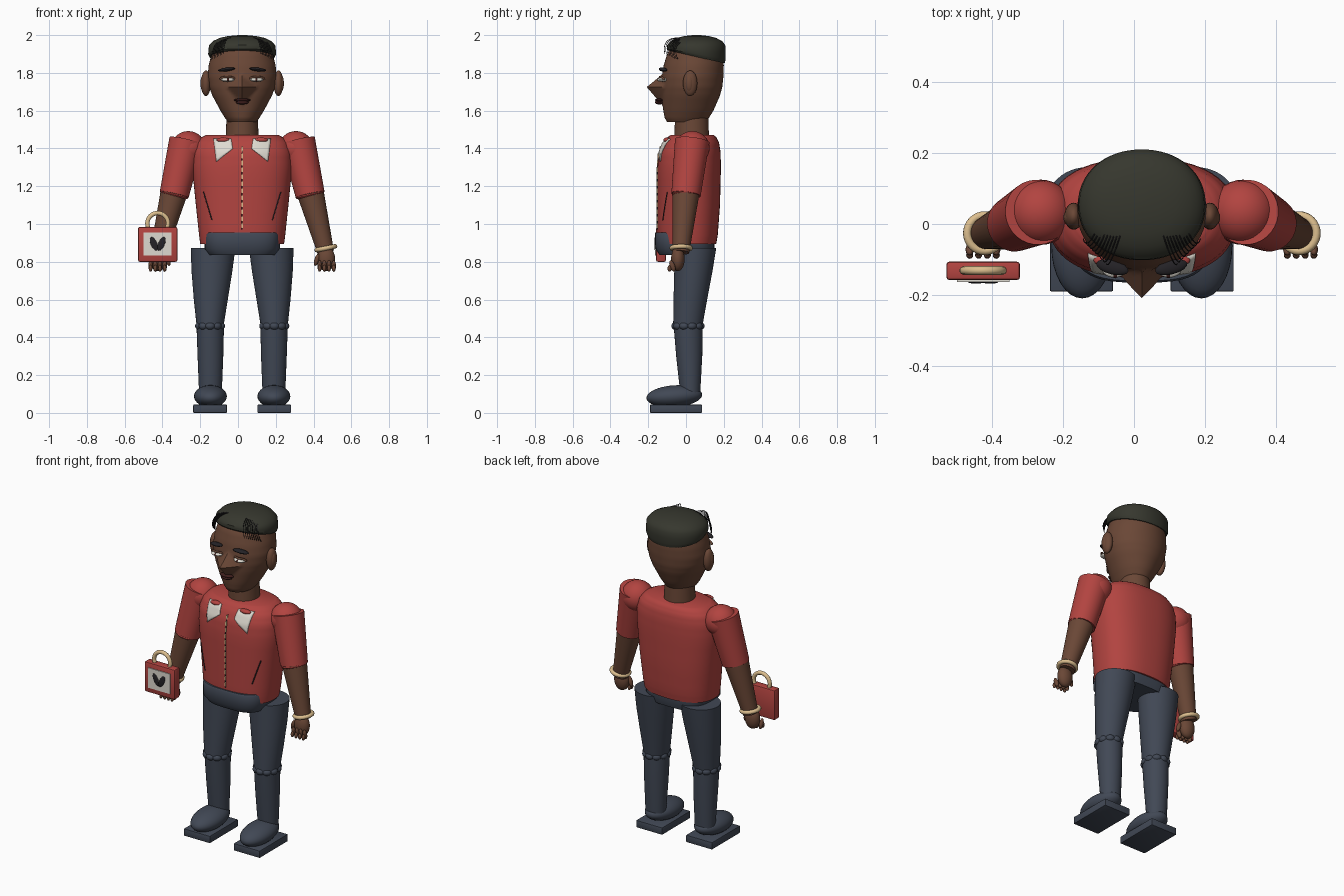
import bpy, bmesh, math
from mathutils import Vector, Matrix

if "Cube" in bpy.data.objects:
    bpy.data.objects.remove(bpy.data.objects["Cube"])

CX = 0.022  # body's centre line


def mat(name, r, g, b):
    m = bpy.data.materials.new(name)
    lin = [((c / 255 + 0.055) / 1.055) ** 2.4 for c in (r, g, b)]
    m.diffuse_color = (*lin, 1)
    m.use_nodes = True
    m.node_tree.nodes["Principled BSDF"].inputs["Base Color"].default_value = m.diffuse_color
    return m


SKIN = mat("brown skin", 106, 71, 54)
RED = mat("red cloth", 178, 68, 64)
SLATE = mat("slate cloth", 65, 72, 85)
HAIR = mat("dark hair", 54, 55, 46)
TAN = mat("pale gold", 220, 190, 142)
WHITE = mat("off white", 222, 218, 208)
BLACK = mat("near black", 36, 34, 38)
LIP = mat("dark lip", 62, 30, 28)


def finish(name, bm, m, angle=40):
    me = bpy.data.meshes.new(name)
    bmesh.ops.recalc_face_normals(bm, faces=bm.faces)
    bm.to_mesh(me)
    bm.free()
    me.materials.append(m)
    for p in me.polygons:
        p.use_smooth = True
    me.set_sharp_from_angle(angle=math.radians(angle))
    ob = bpy.data.objects.new(name, me)
    bpy.context.collection.objects.link(ob)
    return ob


def sample(secs, z):
    """Linear lookup in sections of (z, centre x, half width, front y, back y)."""
    for a, b in zip(secs, secs[1:]):
        if z <= b[0]:
            t = max(0, (z - a[0]) / (b[0] - a[0]))
            return [u + (v - u) * t for u, v in zip(a, b)]
    return list(secs[-1])


def loft(name, secs, m, p=2.0, seg=48, extra=1, shape=None):
    bm = bmesh.new()
    zs = [a[0] + (b[0] - a[0]) * i / extra for a, b in zip(secs, secs[1:]) for i in range(extra)]
    rings = []
    for z in zs + [secs[-1][0]]:
        _, cx, rx, y0, y1 = sample(secs, z)
        ring = []
        for i in range(seg):
            a = math.tau * i / seg
            c, s = math.cos(a), math.sin(a)
            x = cx + rx * math.copysign(abs(c) ** (2 / p), c)
            y = (y0 + y1) / 2 + (y1 - y0) / 2 * math.copysign(abs(s) ** (2 / p), s)
            v = Vector((x, y, z))
            ring.append(bm.verts.new(shape(v) if shape else v))
        rings.append(ring)
    for a, b in zip(rings, rings[1:]):
        for i in range(seg):
            j = (i + 1) % seg
            bm.faces.new((a[i], a[j], b[j], b[i]))
    bm.faces.new(rings[0])
    bm.faces.new(rings[-1])
    return finish(name, bm, m)


def ball(name, loc, r, m, rot=Matrix(), seg=24):
    bm = bmesh.new()
    bmesh.ops.create_uvsphere(bm, u_segments=seg, v_segments=seg // 2, radius=1,
                              matrix=Matrix.Translation(loc) @ rot @ Matrix.Diagonal((*r, 1)))
    return finish(name, bm, m)


def box(name, lo, hi, m, bevel=0.0):
    lo, hi = Vector(lo), Vector(hi)
    bm = bmesh.new()
    bmesh.ops.create_cube(bm, size=1, matrix=Matrix.Translation((lo + hi) / 2) @ Matrix.Diagonal((*(hi - lo), 1)))
    if bevel:
        bmesh.ops.bevel(bm, geom=bm.edges[:], offset=bevel, segments=2, affect='EDGES', profile=0.5)
    return finish(name, bm, m, 30)


def limb(name, a, b, ra, rb, m, seg=32):
    a, b = Vector(a), Vector(b)
    bm = bmesh.new()
    rot = (b - a).to_track_quat('Z', 'Y').to_matrix().to_4x4()
    bmesh.ops.create_cone(bm, cap_ends=True, segments=seg, radius1=ra, radius2=rb, depth=(b - a).length,
                          matrix=Matrix.Translation((a + b) / 2) @ rot)
    return finish(name, bm, m)


def tube(name, paths, r, m, cyclic=False):
    cu = bpy.data.curves.new(name, 'CURVE')
    cu.dimensions = '3D'
    cu.bevel_depth = r
    cu.bevel_resolution = 3 if r > 0.005 else 0
    for pts in paths:
        sp = cu.splines.new('POLY')
        sp.points.add(len(pts) - 1)
        for q, co in zip(sp.points, pts):
            q.co = (*co, 1)
        sp.use_cyclic_u = cyclic
        sp.use_smooth = True
    cu.materials.append(m)
    ob = bpy.data.objects.new(name, cu)
    bpy.context.collection.objects.link(ob)
    return ob


# Shirt body
TORSO = [(0.895, CX, 0.222, -0.148, 0.16), (0.94, CX, 0.228, -0.152, 0.168), (1.1, CX, 0.245, -0.152, 0.18),
         (1.3, CX, 0.265, -0.152, 0.185), (1.38, CX, 0.262, -0.143, 0.183), (1.43, CX, 0.245, -0.122, 0.175),
         (1.46, CX, 0.215, -0.098, 0.16), (1.472, CX, 0.19, -0.08, 0.145)]
loft("shirt_body", TORSO, RED, 2.4, 64, 3)


def chest(x, z, off=0.006):
    _, cx, rx, y0, y1 = sample(TORSO, z)
    k = (1 - min(0.99, abs((x - cx) / rx)) ** 2.4) ** (1 / 2.4)
    return Vector((x, (y0 + y1) / 2 - (y1 - y0) / 2 * k - off, z))


# Collar flaps, pocket slits, front fastening
for s, side in ((-1, "left"), (1, "right")):
    corners = [Vector(c) for c in ((0.152, 1.452), (0.137, 1.33), (0.05, 1.40), (0.058, 1.452))]
    bm = bmesh.new()
    n = 8
    grid = []
    for i in range(n + 1):
        for j in range(n + 1):
            u, v = i / n, j / n
            q = corners[0].lerp(corners[3], u).lerp(corners[1].lerp(corners[2], u), v)
            grid.append(bm.verts.new(chest(CX + s * q.x, q.y)))
    for i in range(n):
        for j in range(n):
            k = i * (n + 1) + j
            bm.faces.new((grid[k], grid[k + 1], grid[k + n + 2], grid[k + n + 1]))
    ob = finish(side + "_collar", bm, WHITE)
    ob.modifiers.new("thickness", 'SOLIDIFY').thickness = 0.005
    ball(side + "_collar_fold", chest(CX + s * 0.1, 1.445, 0.0), (0.036, 0.018, 0.013), RED)
    tube(side + "_pocket_slit", [[chest(CX + s * (0.205 - 0.045 * t / 6), 1.17 - 0.15 * t / 6, 0.001)
                                  for t in range(7)]], 0.003, BLACK)
tube("fastening_seam", [[chest(CX, 0.97 + 0.44 * t / 12, 0.0) for t in range(13)]], 0.003, BLACK)
for i in range(12):
    c = chest(CX, 0.99 + i * 0.037, 0.002)
    box("fastening_tooth", c - Vector((0.004, 0.003, 0.012)), c + Vector((0.004, 0.003, 0.012)), TAN)

# Waistband
loft("waistband", [(0.835, CX, 0.175, -0.14, 0.14), (0.87, CX, 0.2, -0.162, 0.15),
                   (0.945, CX, 0.2, -0.165, 0.15), (0.955, CX, 0.194, -0.16, 0.145)], SLATE, 3.2)

# Legs, shoes, arms and hands on both sides
for s, side in ((-1, "left"), (1, "right")):
    def X(d):
        return CX + s * d
    loft(side + "_thigh", [(0.45, X(0.17), 0.07, -0.068, 0.085), (0.6, X(0.166), 0.09, -0.066, 0.112),
                           (0.75, X(0.16), 0.108, -0.062, 0.14), (0.872, X(0.154), 0.118, -0.06, 0.16)], SLATE)
    loft(side + "_shin", [(0.10, X(0.168), 0.06, -0.03, 0.075), (0.3, X(0.168), 0.068, -0.052, 0.086),
                          (0.47, X(0.169), 0.073, -0.066, 0.088)], SLATE)
    for i in range(10):
        a = math.tau * (i + 0.5) / 10
        ball(side + "_knee_fold", (X(0.17) + 0.062 * math.cos(a), 0.01 + 0.068 * math.sin(a), 0.46),
             (0.026, 0.02, 0.02), SLATE, Matrix.Rotation(a + math.pi / 2, 4, 'Z'), 16)
    box(side + "_sole", (X(0.17) - 0.089, -0.19, 0), (X(0.17) + 0.089, 0.085, 0.044), SLATE, 0.004)
    ball(side + "_shoe", (X(0.168), -0.062, 0.088), (0.087, 0.148, 0.058), SLATE,
         Matrix.Rotation(math.radians(4), 4, 'X'), 32)

    ball(side + "_shoulder", (X(0.285), 0.033, 1.402), (0.092, 0.092, 0.09), RED, seg=32)
    limb(side + "_sleeve", (X(0.295), 0.033, 1.44), (X(0.36), 0.0, 1.155), 0.092, 0.078, RED)
    ball(side + "_sleeve_cuff", (X(0.36), 0.0, 1.155), (0.077, 0.075, 0.02), RED,
         Matrix.Rotation(-s * 0.22, 4, 'Y'))
    limb(side + "_forearm", (X(0.36), 0.0, 1.17), (X(0.443), -0.027, 0.85), 0.072, 0.044, SKIN)
    tilt = Matrix.Translation((X(0.443), -0.026, 0.872)) @ Matrix.Rotation(-s * 0.2, 4, 'Y')
    tube(side + "_bracelet", [[tilt @ Vector((0.05 * math.cos(math.tau * i / 32), 0.05 * math.sin(math.tau * i / 32), 0))
                               for i in range(32)]], 0.012, TAN, True)
    ball(side + "_palm", (X(0.445), -0.043, 0.815), (0.047, 0.036, 0.065), SKIN)
    for i in range(4):
        x = X(0.41 + i * 0.025)
        ball(side + "_finger", (x, -0.072, 0.778), (0.012, 0.014, 0.032), SKIN,
             Matrix.Rotation(0.35, 4, 'X'), 12)
        ball(side + "_fingertip", (x, -0.087, 0.765), (0.01, 0.011, 0.018), SKIN, seg=12)
    ball(side + "_thumb", (X(0.395), -0.055, 0.81), (0.013, 0.014, 0.034), SKIN,
         Matrix.Rotation(s * 0.3, 4, 'Y'), 12)


# Head with pulled-out nose
def nose(v):
    up = (1.79 - v.z) / 0.065 if v.z > 1.725 else (v.z - 1.63) / 0.095
    if v.y < 0 and up > 0:
        v.y -= 0.078 * max(0, up - abs(v.x - CX) / 0.085)
    return v


loft("neck", [(1.44, CX, 0.088, -0.062, 0.122), (1.58, CX, 0.082, -0.058, 0.118)], SKIN)
loft("head", [(1.54, CX, 0.075, -0.1, 0.10), (1.56, CX, 0.09, -0.112, 0.12), (1.6, CX, 0.115, -0.12, 0.145),
              (1.68, CX, 0.158, -0.128, 0.18), (1.725, CX, 0.175, -0.13, 0.192), (1.78, CX, 0.183, -0.128, 0.198),
              (1.84, CX, 0.177, -0.118, 0.2), (1.9, CX, 0.162, -0.1, 0.195), (1.95, CX, 0.13, -0.07, 0.17),
              (1.975, CX, 0.08, -0.02, 0.12)], SKIN, 2.0, 96, 4, nose)


# Hair cap, sloping down to the back
def slope(v):
    v.z -= 0.23 * (v.y - 0.055) * max(0, (1.95 - v.z) / 0.065)
    return v


loft("hair", [(1.885, CX, 0.172, -0.095, 0.205), (1.9, CX, 0.18, -0.102, 0.21), (1.945, CX, 0.176, -0.1, 0.21),
              (1.968, CX, 0.155, -0.082, 0.192), (1.985, CX, 0.12, -0.05, 0.16), (1.995, CX, 0.075, -0.01, 0.12),
              (2.0, CX, 0.02, 0.035, 0.075)], HAIR, 2.1, 64, 2, slope)

for s, side in ((-1, "left"), (1, "right")):
    def X(d):
        return CX + s * d
    # Ears, eyes and brows
    ball(side + "_ear", (X(0.192), 0.022, 1.745), (0.026, 0.038, 0.068), SKIN)
    ball(side + "_inner_ear", (X(0.205), 0.018, 1.745), (0.016, 0.022, 0.045), SKIN)
    ball(side + "_eye", (X(0.077), -0.125, 1.764), (0.036, 0.026, 0.011), WHITE)
    ball(side + "_iris", (X(0.075), -0.141, 1.764), (0.009, 0.012, 0.009), LIP, seg=12)
    tube(side + "_eyelid", [[(X(0.077 + 0.04 * math.cos(a)), -0.138 + 0.02 * abs(math.cos(a)), 1.764 + 0.015 * math.sin(a))
                             for a in [math.pi * i / 10 for i in range(11)]]], 0.006, SKIN)
    ball(side + "_brow", (X(0.083), -0.122, 1.818), (0.047, 0.02, 0.01), BLACK,
         Matrix.Rotation(s * 0.12, 4, 'Y') @ Matrix.Rotation(s * 0.25, 4, 'Z'), 16)
    # Loose strands at the front of the hair
    paths = []
    for k in range(9):
        f = k / 8
        a, b = Vector((X(0.06 + 0.06 * f), -0.03 + 0.03 * f, 1.985 - 0.012 * f)), \
            Vector((X(0.10 + 0.065 * f), -0.112 + 0.07 * f, 1.90 - 0.03 * f))
        mid = (a + b) / 2 + Vector((s * 0.012, -0.06, 0.05 - 0.02 * f))
        paths.append([a * (1 - t) ** 2 + mid * 2 * t * (1 - t) + b * t * t for t in [i / 8 for i in range(9)]])
    tube(side + "_strands", paths, 0.0018, BLACK)

# Mouth
ball("upper_lip", (CX, -0.142, 1.656), (0.045, 0.022, 0.009), LIP)
ball("lower_lip", (CX, -0.142, 1.644), (0.034, 0.022, 0.011), LIP)

# Handbag
BX = -0.425
box("bag_body", (BX - 0.104, -0.158, 0.80), (BX + 0.104, -0.106, 0.985), RED, 0.009)
box("bag_panel", (BX - 0.074, -0.163, 0.832), (BX + 0.074, -0.157, 0.955), WHITE)
for s in (-1, 1):
    ball("bag_leaf", (BX + s * 0.02, -0.164, 0.895), (0.017, 0.004, 0.039), BLACK, Matrix.Rotation(s * 0.42, 4, 'Y'), 16)
tube("bag_handle", [[(BX + 0.055 * math.cos(math.tau * i / 32), -0.131, 1.003 + 0.055 * math.sin(math.tau * i / 32))
                     for i in range(32)]], 0.012, TAN, True)
